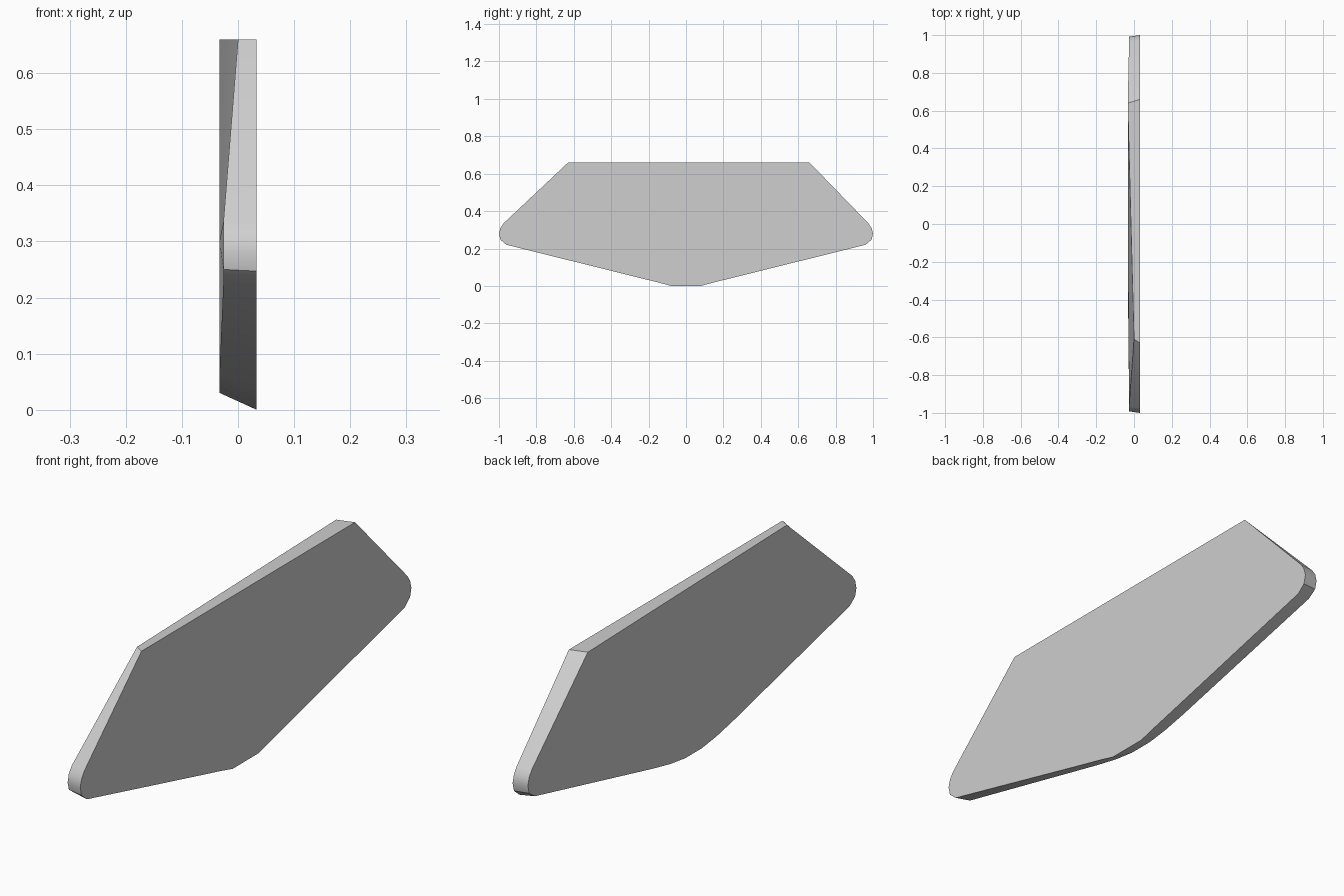
import bpy, bmesh

cube = bpy.data.objects.get("Cube")
if cube:
    bpy.data.objects.remove(cube, do_unlink=True)

HALF = 0.033

# Half outlines (y, z), from the top corner round the tip to the bottom
outer = [(0.645, 0.66), (0.975, 0.335), (0.992, 0.31), (1.0, 0.28),
         (0.992, 0.247), (0.96, 0.22), (0.22, 0.036), (0.15, 0.019), (0.08, 0)]
inner = [(0.625, 0.66), (0.968, 0.335), (0.985, 0.31), (0.992, 0.28),
         (0.984, 0.25), (0.95, 0.226), (0.24, 0.063), (0.14, 0.042), (0.05, 0.03)]
tip = range(1, 6)


def ring(bm, half, x, tip_x):
    """Mirror a half outline into a closed ring of vertices."""
    right = [bm.verts.new((tip_x if i in tip else x, y, z))
             for i, (y, z) in enumerate(half)]
    left = [bm.verts.new((v.co.x, -v.co.y, v.co.z)) for v in reversed(right)]
    for v in (right[0], left[-1]):
        v.co.y += 0.015          # the top edge sits a little off centre
    return right + left


bm = bmesh.new()
flat = ring(bm, outer, HALF, HALF)
back = ring(bm, inner, -HALF, -0.026)
back[-1].co.x = 0.0              # plate thins towards the front top corner

# Flat face, rim and slightly warped opposite face
bm.faces.new(flat)
centre = bm.verts.new((-HALF, 0, 0.3))
n = len(flat)
for i in range(n):
    j = (i + 1) % n
    bm.faces.new((flat[i], flat[j], back[j], back[i]))
    bm.faces.new((back[i], back[j], centre))
bmesh.ops.recalc_face_normals(bm, faces=bm.faces)

mesh = bpy.data.meshes.new("tapered_plate")
bm.to_mesh(mesh)
bm.free()
plate = bpy.data.objects.new("tapered_plate", mesh)
bpy.context.collection.objects.link(plate)

# Single light grey material
grey = bpy.data.materials.new("light_grey")
grey.use_nodes = True
colour = (0.62, 0.62, 0.62, 1)
grey.diffuse_color = colour
grey.node_tree.nodes["Principled BSDF"].inputs["Base Color"].default_value = colour
mesh.materials.append(grey)

# Smooth rounded tips, crisp rim
bpy.context.view_layer.objects.active = plate
plate.select_set(True)
bpy.ops.object.shade_smooth_by_angle(angle=0.6)
